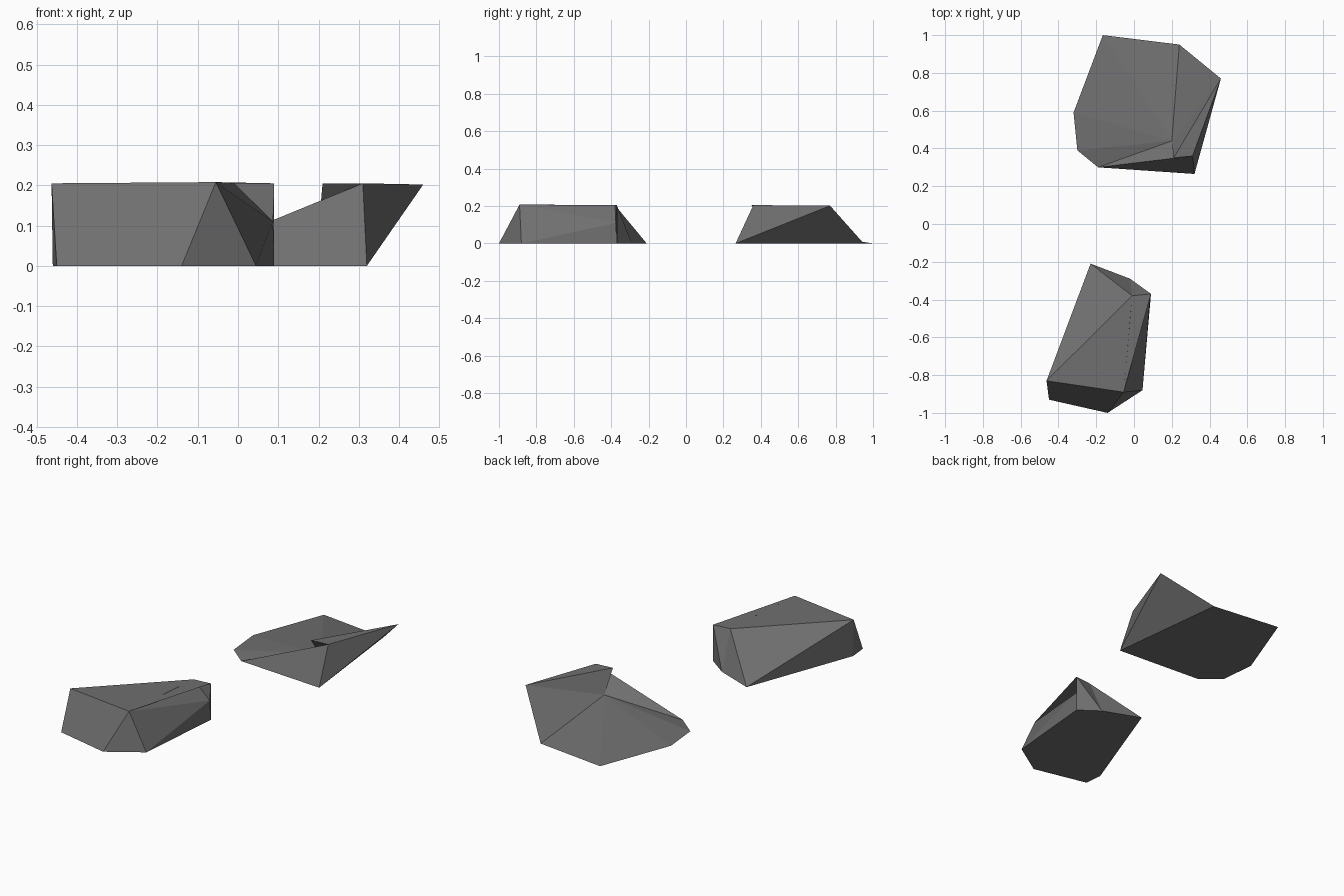
import bpy, bmesh

if "Cube" in bpy.data.objects:
    bpy.data.objects.remove(bpy.data.objects["Cube"])

stone = bpy.data.materials.new("stone_grey")
stone.diffuse_color = (0.16, 0.16, 0.163, 1)
stone.use_nodes = True
stone.node_tree.nodes["Principled BSDF"].inputs["Base Color"].default_value = stone.diffuse_color
TOP = 0.205  # height of the upper ledge


def build_rock(name, ground, raised, sides, closed):
    """Ground outline (counter-clockwise) plus raised corners, joined by named faces."""
    bm = bmesh.new()
    v = {k: bm.verts.new((x, y, 0)) for k, (x, y) in ground.items()}
    v.update({k: bm.verts.new(p) for k, p in raised.items()})
    bm.faces.new([v[k] for k in reversed(list(ground))])  # flat underside
    for corners in sides.split():
        bm.faces.new([v[k] for k in corners])
    if closed:
        bmesh.ops.recalc_face_normals(bm, faces=bm.faces[:])
    mesh = bpy.data.meshes.new(name)
    bm.to_mesh(mesh)
    bm.free()
    mesh.materials.append(stone)
    bpy.context.collection.objects.link(bpy.data.objects.new(name, mesh))


# Long rock: flat top with a small overhang at its back right corner
build_rock(
    "long_rock",
    ground={"a": (0.09, -0.37), "b": (-0.02, -0.29), "c": (-0.23, -0.21),
            "d": (-0.46, -0.83), "e": (-0.45, -0.93), "f": (-0.14, -1.0),
            "g": (0.045, -0.88)},
    raised={"P": (-0.463, -0.83, TOP), "Q": (-0.055, -0.89, 0.208),
            "R": (0.09, -0.37, TOP), "S": (-0.01, -0.38, TOP),
            "N": (0.087, -0.375, 0.11)},
    sides="PQRS deP efQP fgQ gNQ gaN abR bSR bcS cPS cdP QNS NRS",
    closed=False)

# Wide rock: shallow slopes rising to a raised ledge on its right
build_rock(
    "wide_rock",
    ground={"a": (0.32, 0.265), "b": (0.24, 0.95), "c": (-0.165, 1.0),
            "d": (-0.32, 0.59), "e": (-0.30, 0.39), "f": (-0.19, 0.30)},
    raised={"P": (0.46, 0.77, 0.202), "R": (0.21, 0.35, TOP),
            "S": (0.31, 0.36, TOP), "Q": (0.20, 0.44, 0.09)},
    sides="cbQ cQd dQe eQf fQS QSR RSP QRP bPQ fSa aSP aPb",
    closed=True)
